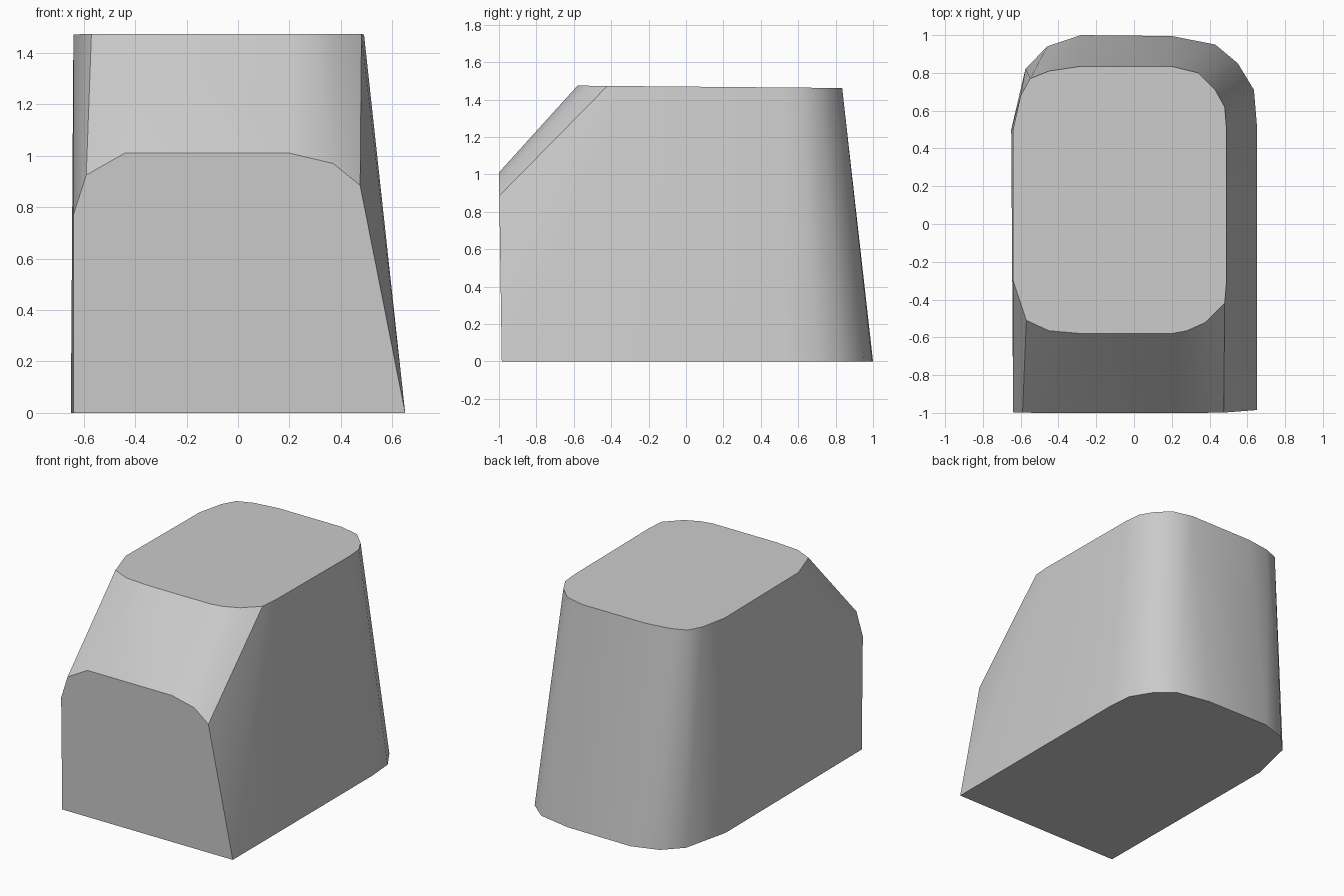
import bpy
import bmesh
import math

cube = bpy.data.objects.get("Cube")
if cube:
    bpy.data.objects.remove(cube, do_unlink=True)

# Single plain grey
grey = bpy.data.materials.new("light_grey")
grey.use_nodes = True
colour = (0.6, 0.6, 0.6, 1)
grey.diffuse_color = colour
grey.node_tree.nodes["Principled BSDF"].inputs["Base Color"].default_value = colour

# Rounded top rim (x, y), on a plane that falls slightly to the back
top = [(-0.64, -0.3), (-0.57, -0.51), (-0.45, -0.565), (-0.28, -0.58),
       (0.2, -0.58), (0.28, -0.565), (0.38, -0.52), (0.48, -0.42),
       (0.49, -0.3), (0.49, 0.5), (0.48, 0.62), (0.43, 0.71),
       (0.34, 0.8), (0.2, 0.835), (-0.28, 0.835), (-0.45, 0.81),
       (-0.55, 0.77), (-0.6, 0.68), (-0.64, 0.5)]
# Base rim (x, y): square at the front, rounded at the back
base = [(-0.64, -0.985), (0.65, -0.985), (0.65, 0.53), (0.635, 0.71),
        (0.55, 0.85), (0.43, 0.95), (0.2, 0.995), (-0.28, 1.0),
        (-0.46, 0.94), (-0.575, 0.82), (-0.65, 0.5)]
# Upper rim of the front panel (x, z)
front = [(-0.64, 0.77), (-0.59, 0.925), (-0.44, 1.01),
         (0.2, 1.01), (0.37, 0.97), (0.475, 0.885)]


def front_y(z):
    return -0.985 - 0.015 * z


points = [(x, y, 1.469 - 0.009 * y) for x, y in top]
points += [(x, y, 0) for x, y in base]
points += [(x, front_y(z), z) for x, z in front]

# Skin the three rims as one convex block, then merge the flat faces
bm = bmesh.new()
for p in points:
    bm.verts.new(p)
bmesh.ops.convex_hull(bm, input=bm.verts[:])
bmesh.ops.dissolve_limit(bm, angle_limit=math.radians(0.5),
                         verts=bm.verts[:], edges=bm.edges[:])
bmesh.ops.recalc_face_normals(bm, faces=bm.faces[:])
mesh = bpy.data.meshes.new("tapered_block")
bm.to_mesh(mesh)
bm.free()
mesh.materials.append(grey)

block = bpy.data.objects.new("tapered_block", mesh)
bpy.context.collection.objects.link(block)
bpy.ops.object.select_all(action="DESELECT")
block.select_set(True)
bpy.context.view_layer.objects.active = block
bpy.ops.object.shade_smooth_by_angle(angle=math.radians(30))
